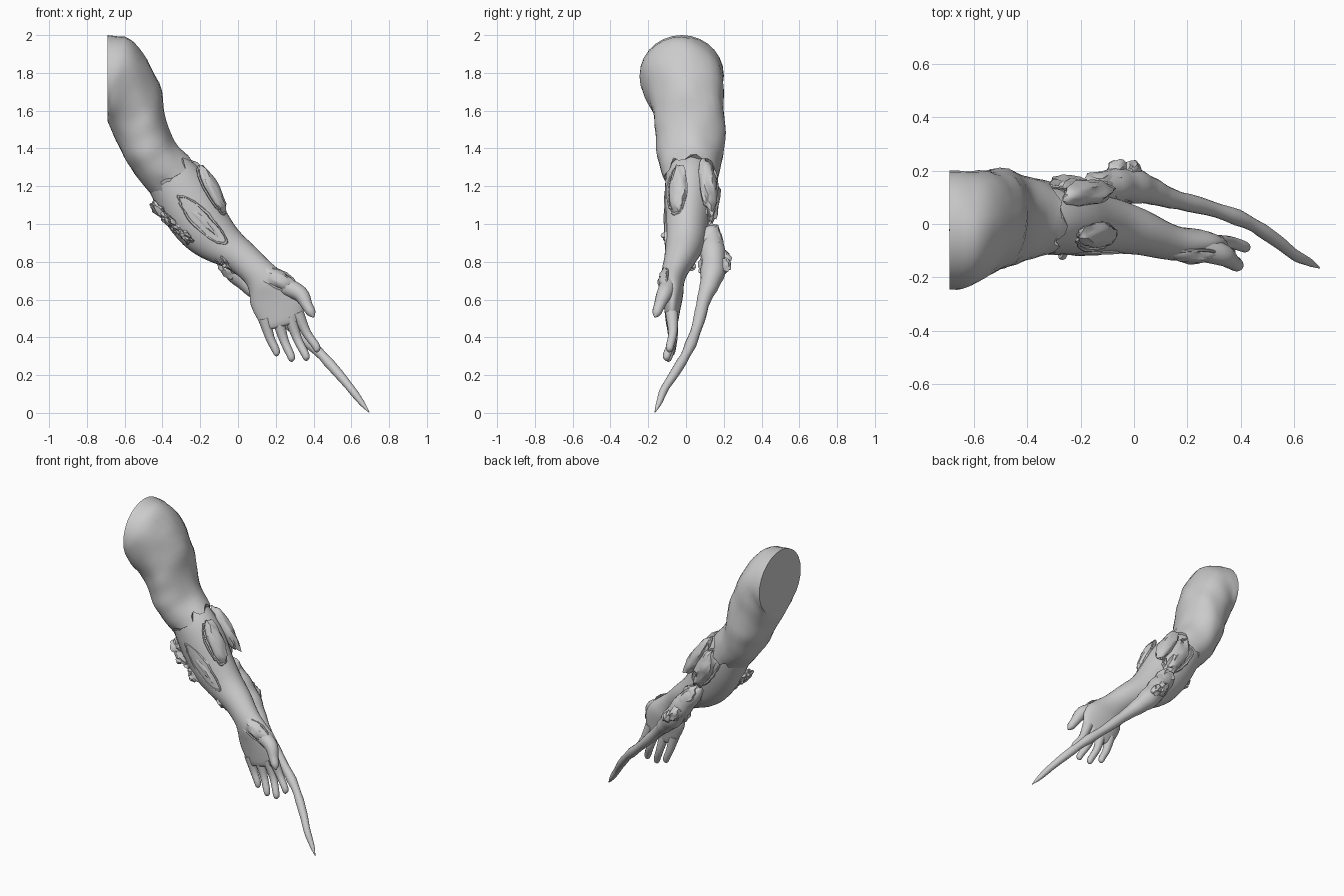
import bpy, bmesh, math, random
from mathutils import Vector, noise

if "Cube" in bpy.data.objects:
    bpy.data.objects.remove(bpy.data.objects["Cube"])

random.seed(4)


def finish(name, bm):
    bmesh.ops.recalc_face_normals(bm, faces=bm.faces)
    me = bpy.data.meshes.new(name)
    bm.to_mesh(me)
    bm.free()
    ob = bpy.data.objects.new(name, me)
    bpy.context.collection.objects.link(ob)
    bpy.ops.object.select_all(action='DESELECT')
    bpy.context.view_layer.objects.active = ob
    ob.select_set(True)
    bpy.ops.object.shade_smooth_by_angle(angle=math.radians(40))
    return ob


def spline(rows, k):
    """Catmull-Rom interpolation of number tuples."""
    out, n = [], len(rows)
    for i in range(n - 1):
        p0, p1, p2, p3 = (rows[max(0, i - 1)], rows[i], rows[i + 1], rows[min(n - 1, i + 2)])
        for j in range(k):
            t = j / k
            out.append([0.5 * (2 * b + (c - a) * t + (2 * a - 5 * b + 4 * c - d) * t * t
                               + (3 * b - a - 3 * c + d) * t ** 3)
                        for a, b, c, d in zip(p0, p1, p2, p3)])
    return out + [list(rows[-1])]


def skin(name, rings):
    bm = bmesh.new()
    rs = [[bm.verts.new(p) for p in r] for r in rings]
    n = len(rs[0])
    for a, b in zip(rs, rs[1:]):
        for i in range(n):
            bm.faces.new((a[i], a[(i + 1) % n], b[(i + 1) % n], b[i]))
    bm.faces.new(rs[0])
    bm.faces.new(rs[-1])
    return finish(name, bm)


def limb(name, rows, n=28, k=3, bump=0.0, ragged=0.0):
    """Rows: left edge x,z, right edge x,z, front y, back y."""
    rows = spline(rows, k)
    rings = []
    for q, (xa, za, xb, zb, y0, y1) in enumerate(rows):
        m = Vector(((xa + xb) / 2, (y0 + y1) / 2, (za + zb) / 2))
        u = Vector(((xb - xa) / 2, 0, (zb - za) / 2))
        ring = []
        for i in range(n):
            a = math.tau * i / n
            d = u * math.cos(a) + Vector((0, (y1 - y0) / 2 * math.sin(a), 0))
            p = m + d
            if bump and q > 2:
                p += d.normalized() * bump * noise.noise(p * 9)
            if ragged and q == len(rows) - 1:
                p += Vector((0.6, 0, -0.8)) * random.uniform(-ragged, ragged)
            ring.append(p)
        rings.append(ring)
    return skin(name, rings)


def tube(name, pts, n=12, k=4, bump=0.0):
    """Points: x, y, z, radius."""
    pts = spline(pts, k)
    c = [Vector(p[:3]) for p in pts]
    rings = []
    for i, p in enumerate(pts):
        t = (c[min(i + 1, len(c) - 1)] - c[max(i - 1, 0)]).normalized()
        u = t.cross(Vector((0, 1, 0))).normalized()
        v = t.cross(u)
        r = p[3] * (1 + bump * noise.noise(c[i] * 12))
        rings.append([c[i] + r * (u * math.cos(math.tau * j / n) + v * math.sin(math.tau * j / n))
                      for j in range(n)])
    return skin(name, rings)


def lump(name, a, b, width, depth, normal, rough=0.25):
    """Rough flesh ellipsoid with its long axis from a to b."""
    a, b = Vector(a), Vector(b)
    w = (b - a) / 2
    u = w.cross(Vector(normal)).normalized()
    v = u.cross(w).normalized()
    bm = bmesh.new()
    bmesh.ops.create_icosphere(bm, subdivisions=3, radius=1)
    for vert in bm.verts:
        q = vert.co
        s = 1 + rough * noise.noise(q * 2.2 + a * 20)
        vert.co = (a + b) / 2 + (w * q.z + u * width * q.x + v * depth * q.y) * s
    return finish(name, bm)


def rim(name, a, b, width, normal, r):
    """Torn skin edge running round a wound."""
    a, b = Vector(a), Vector(b)
    w = (b - a) / 2
    nv = Vector(normal).normalized()
    u = w.cross(nv).normalized() * width
    rings = []
    for i in range(37):
        t = math.tau * (i % 36) / 36
        s = 1 + 0.2 * noise.noise(Vector((math.cos(t) * 3, math.sin(t) * 3, a.x * 9)))
        d = (w * math.cos(t) + u * math.sin(t)) * s
        o = d.normalized()
        rings.append([(a + b) / 2 + d + r * (o * math.cos(math.tau * j / 6) + 0.7 * nv * math.sin(math.tau * j / 6))
                      for j in range(6)])
    return skin(name, rings)


# Upper arm sleeve with flat shoulder cut and torn cuff
limb("sleeve", [
    (-.69, 1.58, -.69, 2.0, -.245, .2), (-.69, 1.56, -.60, 1.985, -.245, .2),
    (-.687, 1.54, -.53, 1.94, -.23, .2), (-.675, 1.5, -.46, 1.83, -.195, .2),
    (-.65, 1.44, -.405, 1.70, -.17, .205), (-.62, 1.38, -.385, 1.59, -.165, .21),
    (-.58, 1.31, -.36, 1.485, -.16, .205), (-.53, 1.24, -.32, 1.41, -.14, .185),
    (-.45, 1.15, -.255, 1.35, -.118, .165)], bump=.012, ragged=.035)

# Forearm running into the palm
limb("forearm_and_palm", [
    (-.50, 1.24, -.32, 1.38, -.10, .15), (-.44, 1.11, -.23, 1.32, -.11, .15),
    (-.38, 1.0, -.14, 1.21, -.115, .14), (-.29, .89, -.07, 1.08, -.115, .12),
    (-.19, .82, 0, .97, -.11, .10), (-.06, .765, .09, .88, -.115, .06),
    (.03, .70, .18, .79, -.13, .01), (.06, .64, .25, .735, -.135, -.01),
    (.065, .58, .32, .67, -.125, -.015), (.095, .51, .35, .59, -.115, -.03),
    (.14, .445, .34, .50, -.105, -.045), (.17, .44, .32, .48, -.09, -.06)])

# Fingers: base x, z and tip x, z, tip y
for i, (x0, z0, x1, z1, y1) in enumerate([
        (.14, .50, .205, .30, -.075), (.21, .50, .285, .27, -.09),
        (.275, .51, .362, .275, -.10), (.315, .53, .418, .32, -.085)]):
    xm, zm = x0 * .5 + x1 * .5, z0 * .5 + z1 * .5
    tube("finger_%d" % (i + 1), [
        (x0, -.075, z0, .034), (xm - .004, -.07, zm, .024),
        (x1 - .006, y1, z1 + .035, .021), (x1 - .001, y1 - .003, z1 + .01, .015), (x1, y1 - .004, z1, .003)])
tube("thumb", [(.25, -.09, .67, .05), (.33, -.115, .63, .042), (.365, -.14, .57, .03),
               (.388, -.155, .53, .024), (.40, -.165, .507, .005)])

# Long curved tail growing from the back of the forearm
tube("tail", [
    (-.20, .11, 1.0, .01), (-.16, .13, .95, .05), (-.09, .14, .87, .065), (-.02, .145, .77, .065),
    (.06, .125, .68, .052), (.14, .095, .60, .036), (.28, .06, .46, .029), (.42, .01, .33, .027),
    (.53, -.06, .21, .024), (.60, -.115, .125, .022), (.65, -.14, .06, .016), (.695, -.165, .002, .002)],
    n=14, bump=.2)
lump("tail_root_upper", (-.19, .12, 1.0), (-.06, .14, .84), .06, .06, (0, 1, 0), .4)
lump("tail_knot_1", (-.09, .19, .86), (-.03, .2, .76), .035, .045, (0, 1, 0), .4)
lump("tail_knot_2", (-.04, .19, .82), (.02, .2, .74), .03, .04, (0, 1, 0), .4)
lump("tail_knot_3", (-.1, .11, .84), (0, .12, .72), .05, .05, (0, 1, 0), .4)

# Raised flesh on the outer and back sides of the forearm
lump("outer_flesh", (-.20, -.04, 1.31), (-.07, -.045, 1.06), .05, .032, (.8, -.5, .4))
rim("outer_rim", (-.21, -.045, 1.30), (-.075, -.05, 1.06), .055, (.8, -.5, .4), .009)
lump("back_flesh", (-.33, .135, 1.29), (-.15, .12, 1.0), .065, .05, (.1, 1, .1), .35)
rim("back_rim", (-.34, .145, 1.29), (-.16, .125, 1.01), .07, (.1, 1, .1), .011)
lump("upper_edge_flesh", (-.26, .10, 1.34), (-.09, .13, 1.08), .05, .04, (.7, .5, .5), .3)

# Long wound on the front of the forearm
rim("front_wound_rim", (-.31, -.11, 1.14), (-.07, -.106, .90), .045, (0, -1, 0), .011)
lump("front_wound_flesh", (-.28, -.106, 1.11), (-.1, -.104, .93), .02, .014, (0, -1, 0))

# Wrist wound
lump("wrist_flesh", (.12, -.105, .75), (.31, -.11, .655), .045, .04, (.2, -1, .3), .3)
rim("wrist_rim", (.12, -.115, .755), (.31, -.115, .655), .048, (.2, -1, .3), .008)

# Torn skin along the lower edge of the forearm
for i in range(9):
    t = i / 8
    x = -.42 + .40 * t
    z = 1.07 - .42 * t + .13 * t * t
    y = random.uniform(-.07, .02)
    lump("torn_skin_%d" % (i + 1), (x - .035, y, z + .04), (x + .03, y - .02, z - .03),
         .026, .05, (0, 1, 0), .6)
